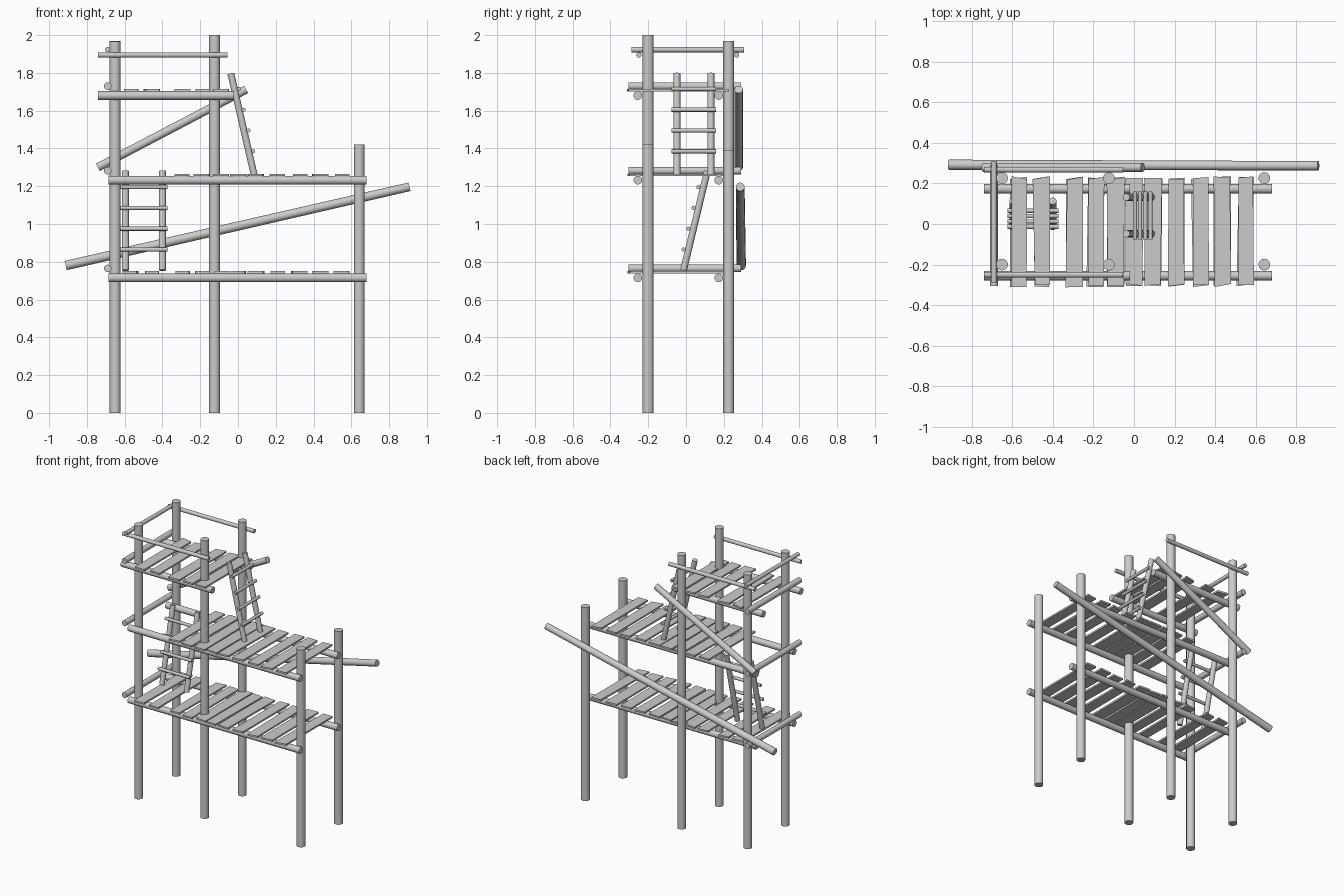
import bpy, bmesh, random
from mathutils import Vector

if "Cube" in bpy.data.objects:
    bpy.data.objects.remove(bpy.data.objects["Cube"])

random.seed(4)


def finish(name, bm, smooth=False):
    me = bpy.data.meshes.new(name)
    bm.to_mesh(me)
    bm.free()
    ob = bpy.data.objects.new(name, me)
    bpy.context.collection.objects.link(ob)
    if smooth:
        bpy.ops.object.select_all(action='DESELECT')
        ob.select_set(True)
        bpy.context.view_layer.objects.active = ob
        bpy.ops.object.shade_smooth_by_angle(angle=0.7)
    return ob


def log(name, a, b, r, r2=None, sides=16):
    """Round pole from point a to point b."""
    a, b = Vector(a), Vector(b)
    bm = bmesh.new()
    bmesh.ops.create_cone(bm, cap_ends=True, segments=sides, radius1=r,
                          radius2=r2 or r, depth=(b - a).length)
    rot = (b - a).to_track_quat('Z', 'Y').to_matrix()
    for v in bm.verts:
        v.co = rot @ v.co + (a + b) / 2
    return finish(name, bm, True)


def plank(name, x, z):
    """Roughly cut board lying across the rails."""
    bm = bmesh.new()
    bmesh.ops.create_cube(bm, size=1)
    jit = {(sx, sy): (random.uniform(-.006, .006), random.uniform(-.009, .009))
           for sx in (0, 1) for sy in (0, 1)}
    for v in bm.verts:
        jx, jy = jit[(int(v.co.x > 0), int(v.co.y > 0))]
        v.co = (x + v.co.x * .078 + jx, -.038 + v.co.y * .53 + jy,
                z + v.co.z * .012)
    return finish(name, bm)


def ladder(name, foot, top, across, half, rung_heights, offset):
    """Two stringers with rungs fixed on the climbing side."""
    foot, top = Vector(foot), Vector(top)
    across, offset = Vector(across), Vector(offset)
    for s in (-1, 1):
        d = across * half * s
        log(name + "_stringer", foot + d, top + d, .018)
    for h in rung_heights:
        c = foot.lerp(top, (h - foot.z) / (top.z - foot.z)) + offset
        d = across * (half + .028)
        log(name + "_rung", c - d, c + d, .011, sides=10)


# Upright posts
for x, y, h in ((-.65, -.2, 1.965), (-.65, .226, 1.97), (-.124, -.2, 2.0),
                (-.124, .226, 1.97), (.642, -.2, 1.42), (.642, .226, 1.39)):
    log("post", (x, y, 0), (x, y, h), .029)

# Deck rails, running lengthways, and the left cross beams
for z, x0, x1 in ((.715, -.685, .68), (1.232, -.685, .68), (1.68, -.74, -.02)):
    for y in (-.255, .173):
        log("deck_rail", (x0, y, z), (x1, y, z), .023)
    log("cross_beam", (-.69, -.305, z + .05), (-.69, .29, z + .05), .02)

# Deck planks (middle deck leaves a hatch for the lower ladder)
xs = (-.57, -.455, -.295, -.19, -.09, 0, .095, .212, .325, .435, .55)
for z, row in ((.745, xs), (1.26, xs[2:]), (1.708, xs[:5])):
    for x in row:
        plank("deck_plank", x, z)

# Guard rails round the top deck
for y in (-.25, .268):
    log("guard_rail", (-.74, y, 1.895), (-.055, y, 1.895), .014)
log("guard_rail_side", (-.69, -.288, 1.923), (-.69, .308, 1.923), .014)

# Ladders
ladder("lower_ladder", (-.498, -.013, .755), (-.498, .113, 1.28), (1, 0, 0), .098,
       (.865, .975, 1.085, 1.195), (0, -.027, 0))
ladder("upper_ladder", (.085, .042, 1.262), (-.038, .042, 1.797), (0, 1, 0), .09,
       (1.385, 1.495, 1.605, 1.715), (.024, 0, 0))

# Diagonal braces at the back
log("long_brace", (-.912, .292, .78), (.908, .287, 1.197), .025, .023)
log("short_brace", (-.742, .279, 1.3), (.043, .279, 1.712), .022)
